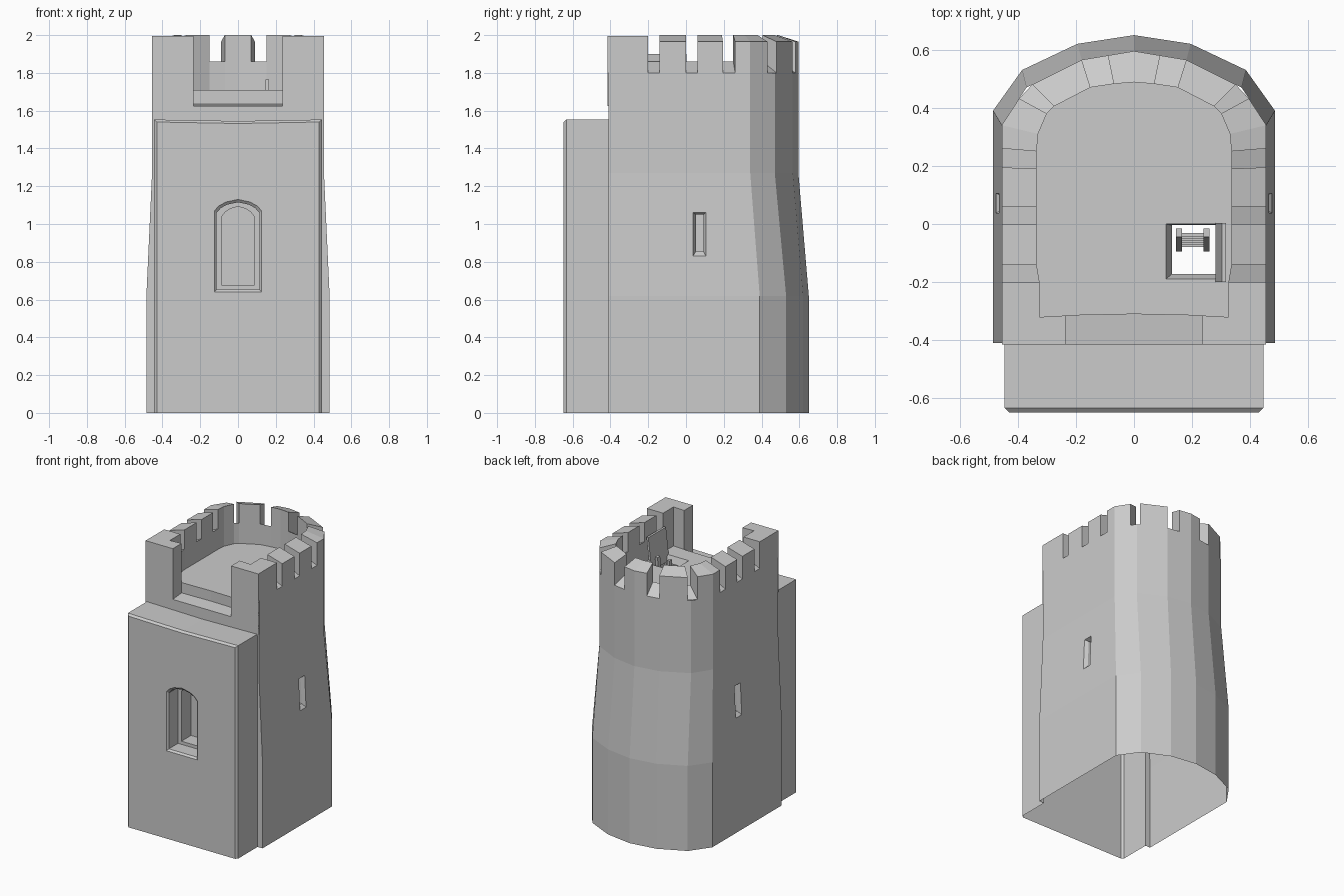
import bpy, bmesh
from mathutils import Vector

if "Cube" in bpy.data.objects:
    bpy.data.objects.remove(bpy.data.objects["Cube"])


def finish(bm, name, mirror=False):
    bmesh.ops.remove_doubles(bm, verts=bm.verts, dist=0.0005)
    bmesh.ops.dissolve_degenerate(bm, edges=bm.edges, dist=0.0001)
    bmesh.ops.recalc_face_normals(bm, faces=bm.faces)
    me = bpy.data.meshes.new(name)
    bm.to_mesh(me)
    bm.free()
    ob = bpy.data.objects.new(name, me)
    bpy.context.collection.objects.link(ob)
    if mirror:
        m = ob.modifiers.new("mirror", 'MIRROR')
        m.use_clip = True
        m.merge_threshold = 0.001
    return ob


def face(bm, pts):
    return bm.faces.new([bm.verts.new(p) for p in pts])


def bridge(bm, a, b, closed=True):
    n = len(a)
    for i in range(n if closed else n - 1):
        j = (i + 1) % n
        face(bm, [a[i], a[j], b[j], b[i]])


def holed_panel(bm, outer, rings, normal, cap=True):
    """Flat panel with a hole, and a stepped recess following the rings."""
    edges = []
    for loop in (outer, rings[0]):
        vs = [bm.verts.new(p) for p in loop]
        edges += [bm.edges.new((vs[i], vs[(i + 1) % len(vs)])) for i in range(len(vs))]
    bmesh.ops.triangle_fill(bm, edges=edges, use_beauty=True, normal=Vector(normal))
    for a, b in zip(rings, rings[1:]):
        bridge(bm, a, b)
    if cap:
        face(bm, rings[-1])


def box(bm, lo, hi, shear_y=0.0):
    r = bmesh.ops.create_cube(bm, size=1)
    for v in r['verts']:
        k = v.co.z + 0.5
        v.co = Vector([l + (h - l) * (c + 0.5) for l, h, c in zip(lo, hi, v.co)])
        v.co.y += shear_y * k


# Tower body: half shell, tapered in the middle, open below
base = [(.485, -.41), (.485, .39), (.385, .53), (.195, .62), (0, .65)]
top = [(.455, -.41), (.455, .34), (.37, .47), (.18, .565), (0, .595)]
levels = [[(x, y, z) for x, y in o] for o, z in
          ((base, 0), (base, .62), (top, 1.27), (top, 1.8))]
bm = bmesh.new()
for k in range(3):
    a, b = levels[k], levels[k + 1]
    for i in range(4):
        quad = [a[i], a[i + 1], b[i + 1], b[i]]
        if (k, i) != (1, 0):
            face(bm, quad)
            continue

        # arrow slit in the side wall
        def slit(y0, y1, z0, z1, d):
            return [(.485 - .03 * (z - .62) / .65 - d, y, z)
                    for y, z in ((y0, z0), (y1, z0), (y1, z1), (y0, z1))]
        holed_panel(bm, quad, [slit(.037, .105, .83, 1.06, 0),
                               slit(.052, .092, .855, 1.05, .025),
                               slit(.052, .092, .855, 1.05, .07)], (1, 0, 0))
# narrow front strip beside the porch
face(bm, [(.445, -.41, 0), (.485, -.41, 0), (.485, -.41, .62),
          (.455, -.41, 1.27), (.455, -.41, 1.55), (.445, -.41, 1.55)])
finish(bm, "tower_body", True)

# Battlements: stations (outer, inner) from the back centre to the front centre
st = [((0, .595), (0, .488)), ((.09, .58), (.07, .482)), ((.18, .565), (.15, .47)),
      ((.35, .48), (.275, .405)), ((.395, .432), (.3, .38)), ((.455, .34), (.33, .31)),
      ((.455, .26), (.335, .25)), ((.455, .195), (.335, .19)), ((.455, .06), (.335, .06)),
      ((.455, 0), (.335, 0)), ((.455, -.14), (.335, -.14)), ((.455, -.2), (.325, -.2)),
      ((.455, -.415), (.325, -.32)), ((.235, -.415), (.235, -.315)), ((0, -.415), (0, -.31))]
M, G, C, S = (1.965, 2.0), (1.8, 1.86), (1.995, 1.995), (1.625, 1.635)
cells = [M, G, M, G, M, M, G, M, G, M, G, C, C, S]
FLOOR = 1.71
bm = bmesh.new()
prev = None
for i, (zo, zi) in enumerate(cells):
    (o0, n0), (o1, n1) = st[i], st[i + 1]
    low = 1.545 if i >= 12 else 1.8
    O0, O1, N0, N1 = (*o0, zo), (*o1, zo), (*n0, zi), (*n1, zi)
    if zo > low:
        face(bm, [(*o0, low), (*o1, low), O1, O0])
    face(bm, [O0, O1, N1, N0])
    face(bm, [N0, N1, (*n1, FLOOR), (*n0, FLOOR)])
    if prev and prev != (zo, zi):
        face(bm, [(*o0, prev[0]), O0, N0, (*n0, prev[1])])
    prev = (zo, zi)
finish(bm, "battlements", True)

# Roof floor with the hatch opening
inner = [n for _, n in st]
outline = [(x, y, FLOOR) for x, y in inner] + \
          [(-x, y, FLOOR) for x, y in reversed(inner[1:-1])]


def rect(x0, x1, y0, y1, z):
    return [(x0, y0, z), (x1, y0, z), (x1, y1, z), (x0, y1, z)]


bm = bmesh.new()
holed_panel(bm, outline, [rect(.11, .282, -.19, 0, FLOOR),
                          rect(.13, .28, -.172, -.004, 1.66)], (0, 0, 1), cap=False)
finish(bm, "roof_floor")

# Open hatch door leaning on the wall
bm = bmesh.new()
box(bm, (.28, -.2, FLOOR), (.295, .003, 1.9))
for v in bm.verts:
    if v.co.z > 1.8:
        v.co.x += .022
finish(bm, "hatch_door")

# Ladder below the hatch
bm = bmesh.new()
for x in (.145, .24):
    box(bm, (x, -.095, 1.15), (x + .02, -.065, 1.765), .05)
for k in range(6):
    z = 1.22 + k * .09
    y = -.085 + .05 * (z - 1.15) / .615
    box(bm, (.16, y, z), (.245, y + .012, z + .015))
finish(bm, "ladder")

# Front porch block with chamfered edges
def arch_path(w, zt, zm, y):
    return [(-w, y, 0), (-w, y, zt), (0, y, zm), (w, y, zt), (w, y, 0)]


def window(w, z0, zs, zt, y):
    half = [(w, zs), (w * .8, zs + (zt - zs) * .45), (w * .5, zs + (zt - zs) * .78)]
    pts = [(-w, z0), (w, z0)] + half + [(0, zt)] + [(-x, z) for x, z in reversed(half)]
    return [(x, y, z) for x, z in pts]


bm = bmesh.new()
front = arch_path(.43, 1.54, 1.532, -.648)
rim = arch_path(.445, 1.553, 1.545, -.633)
back = arch_path(.445, 1.553, 1.545, -.41)
bridge(bm, front, rim, False)
bridge(bm, rim, back, False)
# arched window, recessed in two steps
holed_panel(bm, front, [window(.125, .64, 1.07, 1.13, -.648),
                        window(.113, .652, 1.06, 1.115, -.635),
                        window(.113, .652, 1.06, 1.115, -.53),
                        window(.085, .675, 1.04, 1.092, -.53),
                        window(.085, .675, 1.04, 1.092, -.42)], (0, -1, 0))
finish(bm, "front_block")
